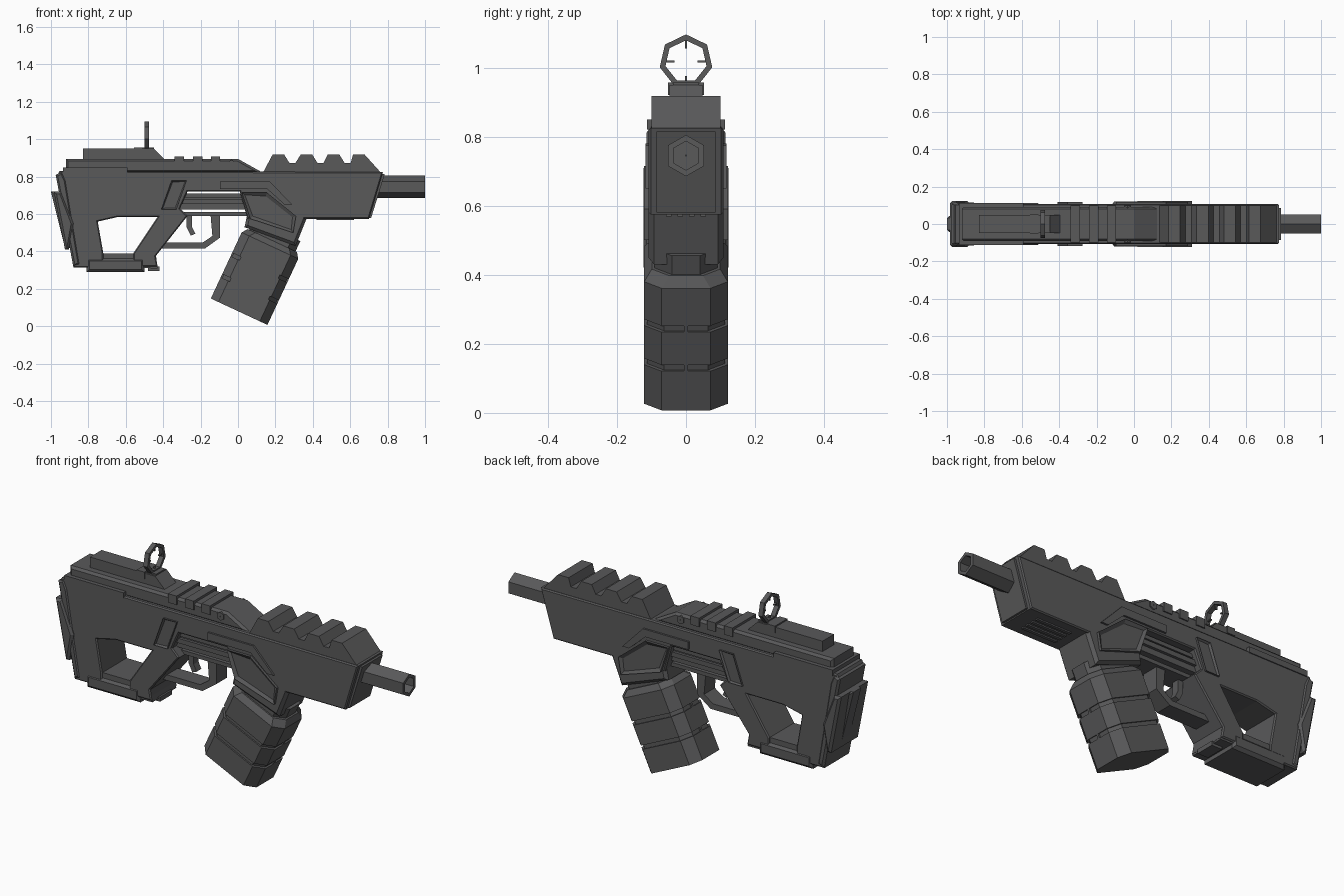
import bpy, bmesh, math
from mathutils import Vector, Matrix

if "Cube" in bpy.data.objects:
    bpy.data.objects.remove(bpy.data.objects["Cube"])

COLOUR = (0.1, 0.1, 0.102, 1)
gunmetal = bpy.data.materials.new("dark_grey_metal")
gunmetal.use_nodes = True
gunmetal.diffuse_color = COLOUR
bsdf = gunmetal.node_tree.nodes["Principled BSDF"]
bsdf.inputs["Base Color"].default_value = COLOUR
bsdf.inputs["Roughness"].default_value = 0.6


def finish(name, bm):
    bmesh.ops.recalc_face_normals(bm, faces=bm.faces)
    mesh = bpy.data.meshes.new(name)
    bm.to_mesh(mesh)
    bm.free()
    mesh.materials.append(gunmetal)
    obj = bpy.data.objects.new(name, mesh)
    bpy.context.collection.objects.link(obj)
    return obj


def prism(name, outline, half, y=0, chamfer=0, recess=0):
    """Side outline (x, z) extruded across y, with chamfered or recessed sides."""
    bm = bmesh.new()
    base = bm.faces.new([bm.verts.new((x, y - half, z)) for x, z in outline])
    out = bmesh.ops.extrude_face_region(bm, geom=[base])["geom"]
    bmesh.ops.translate(bm, vec=(0, 2 * half, 0),
                        verts=[v for v in out if isinstance(v, bmesh.types.BMVert)])
    bmesh.ops.recalc_face_normals(bm, faces=bm.faces)
    if chamfer:
        rim = [e for e in bm.edges if abs(e.verts[0].co.y - e.verts[1].co.y) < 1e-5]
        bmesh.ops.bevel(bm, geom=rim, offset=chamfer, segments=1, affect='EDGES')
    if recess:
        sides = [f for f in bm.faces if abs(f.normal.y) > 0.99]
        bmesh.ops.inset_individual(bm, faces=sides, thickness=recess)
        for f in sides:
            bmesh.ops.translate(bm, verts=f.verts, vec=f.normal * -0.012)
    return finish(name, bm)


def block(name, x0, x1, z0, z1, half, **kw):
    return prism(name, [(x0, z0), (x1, z0), (x1, z1), (x0, z1)], half, **kw)


def tube(name, sides, outer, inner, x0, x1, z):
    """Polygonal tube along x with one corner at the top."""
    bm = bmesh.new()
    rings = []
    for x, r in ((x0, outer), (x1, outer), (x1, inner), (x0, inner)):
        angles = [2 * math.pi * i / sides for i in range(sides)]
        rings.append([bm.verts.new((x, r * math.sin(a), z + r * math.cos(a))) for a in angles])
    for k in range(4):
        a, b = rings[k], rings[(k + 1) % 4]
        for i in range(sides):
            j = (i + 1) % sides
            bm.faces.new((a[i], a[j], b[j], b[i]))
    return finish(name, bm)


# Main shell, with the grip and the rear column reaching down around the opening
prism("main_body", [
    (-0.955, 0.83), (0.775, 0.825), (0.70, 0.575), (0.05, 0.575), (0.01, 0.72),
    (-0.27, 0.72), (-0.31, 0.63), (-0.27, 0.59), (-0.44, 0.375), (-0.43, 0.32),
    (-0.56, 0.32), (-0.56, 0.39), (-0.43, 0.585), (-0.64, 0.585), (-0.75, 0.56),
    (-0.72, 0.39), (-0.72, 0.315), (-0.88, 0.315), (-0.97, 0.80)], 0.108, chamfer=0.006)
prism("front_panel", [(0.74, 0.815), (0.785, 0.815), (0.712, 0.58), (0.68, 0.58)], 0.085)
for y in (-0.05, -0.017, 0.017, 0.05):
    block("underside_rib", 0.42, 0.62, 0.568, 0.58, 0.008, y=y)

# Lower stock and grip base
prism("stock_base", [(-0.878, 0.315), (-0.85, 0.39), (-0.44, 0.39), (-0.43, 0.31)], 0.1)
block("base_cap", -0.81, -0.50, 0.29, 0.365, 0.112, chamfer=0.015)
block("base_latch", -0.48, -0.42, 0.297, 0.32, 0.05)

# Butt
prism("butt_ridge", [(-1.0, 0.72), (-0.93, 0.72), (-0.86, 0.42), (-0.925, 0.42)],
      0.06, chamfer=0.028)
prism("butt_side_guard", [(-0.985, 0.72), (-0.945, 0.72), (-0.88, 0.55),
                          (-0.905, 0.41), (-0.925, 0.41)], 0.123, chamfer=0.012)
prism("butt_cap", [(-0.975, 0.81), (-0.94, 0.825), (-0.92, 0.78), (-0.845, 0.33),
                   (-0.88, 0.32)], 0.114, chamfer=0.01)

# Top cover, sight rail and cross ribs
block("upper_strip", -0.935, -0.59, 0.82, 0.85, 0.113)
prism("top_cover", [(-0.92, 0.82), (-0.92, 0.895), (0.0, 0.895), (0.135, 0.82)],
      0.092, chamfer=0.012)
prism("rear_rail", [(-0.83, 0.88), (-0.83, 0.95), (-0.45, 0.95), (-0.39, 0.89)], 0.048)
for x in (-0.34, -0.24, -0.145):
    block("cover_rib", x, x + 0.05, 0.86, 0.907, 0.098)
pin = tube("cover_pin", 6, 0.022, 0.002, -0.098, 0.098, 0)
pin.data.transform(Matrix.Translation((-0.035, 0, 0.868)) @ Matrix.Rotation(math.pi / 2, 4, 'Z'))

# Front toothed rail
teeth = [(0.13, 0.815)]
for x in (0.185, 0.335, 0.48, 0.615):
    teeth += [(x, 0.918), (x + 0.062, 0.918)]
    if x < 0.6:
        teeth += [(x + 0.09, 0.873), (x + 0.122, 0.873)]
prism("front_rail", teeth + [(0.77, 0.815)], 0.1)

# Ring sight with four ticks
block("sight_base", -0.555, -0.51, 0.92, 0.957, 0.052)
block("sight_foot", -0.51, -0.45, 0.92, 0.957, 0.038)
tube("sight_ring", 7, 0.078, 0.061, -0.50, -0.475, 1.018)
for z0, z1 in ((0.945, 0.975), (1.055, 1.085)):
    block("sight_tick", -0.492, -0.483, z0, z1, 0.003)
for y in (-0.048, 0.048):
    block("sight_tick", -0.492, -0.483, 1.015, 1.021, 0.014, y=y)

# Barrel
tube("barrel", 6, 0.06, 0.042, 0.70, 1.0, 0.745)
tube("barrel_plug", 6, 0.045, 0.002, 0.70, 0.85, 0.745)

# Mechanism slot, trigger and guard
block("slot_core", -0.40, 0.10, 0.625, 0.705, 0.07)
block("slot_rod", -0.33, 0.05, 0.655, 0.68, 0.085)
block("slot_upper_rod", -0.33, 0.05, 0.69, 0.71, 0.08)
block("guard_bar", -0.32, 0.07, 0.59, 0.61, 0.06)
prism("trigger_guard", [
    (-0.095, 0.60), (-0.095, 0.475), (-0.175, 0.417), (-0.43, 0.417), (-0.41, 0.447),
    (-0.19, 0.447), (-0.137, 0.483), (-0.147, 0.60)], 0.045)
prism("trigger", [(-0.275, 0.60), (-0.275, 0.53), (-0.252, 0.485), (-0.228, 0.495),
                  (-0.245, 0.53), (-0.245, 0.60)], 0.02)

# Side plates
prism("grip_plate", [(-0.41, 0.625), (-0.33, 0.625), (-0.275, 0.78), (-0.355, 0.78)],
      0.118, recess=0.012)
prism("arm_plate", [(-0.095, 0.775), (0.17, 0.775), (0.29, 0.65), (0.25, 0.65),
                    (0.155, 0.735), (-0.095, 0.735)], 0.118)

# Magazine well
prism("magazine_well", [(0.02, 0.72), (0.17, 0.72), (0.37, 0.585), (0.308, 0.43),
                        (0.035, 0.53), (0.05, 0.60)], 0.108, chamfer=0.015)
prism("well_frame", [(0.02, 0.715), (0.155, 0.715), (0.31, 0.59), (0.295, 0.50),
                     (0.065, 0.575)], 0.122, recess=0.02)

# Magazine: eight-sided segments stacked along a tilted axis
tilt = Matrix.Translation((0.006, 0, 0.078)) @ Matrix.Rotation(math.radians(25), 4, 'Y')


def segment(name, v0, v1, grow=0, top=0):
    bm = bmesh.new()
    rings = []
    for v, shrink in ((v0, 0), (v1, top)):
        a, b = 0.167 + grow - shrink, 0.121 + grow - shrink
        c, d = a - 0.045, b - 0.05
        rings.append([bm.verts.new(tilt @ Vector((x, y, v))) for x, y in (
            (a, -d), (a, d), (c, b), (-c, b), (-a, d), (-a, -d), (-c, -b), (c, -b))])
    bm.faces.new(rings[0])
    bm.faces.new(rings[1])
    for i in range(8):
        j = (i + 1) % 8
        bm.faces.new((rings[0][i], rings[0][j], rings[1][j], rings[1][i]))
    finish(name, bm)


segment("magazine_core", 0.01, 0.39, grow=-0.008)
for v0, v1 in ((0, 0.125), (0.145, 0.25), (0.27, 0.39)):
    segment("magazine_segment", v0, v1)
segment("magazine_shoulder", 0.39, 0.42, top=0.022)
segment("magazine_neck", 0.41, 0.48, grow=-0.03)
for v in (0.135, 0.26):
    for x in (-0.163, 0.163):
        rib = block("magazine_groove_rib", x - 0.004, x + 0.004, v - 0.012, v + 0.012, 0.006)
        rib.data.transform(tilt)
